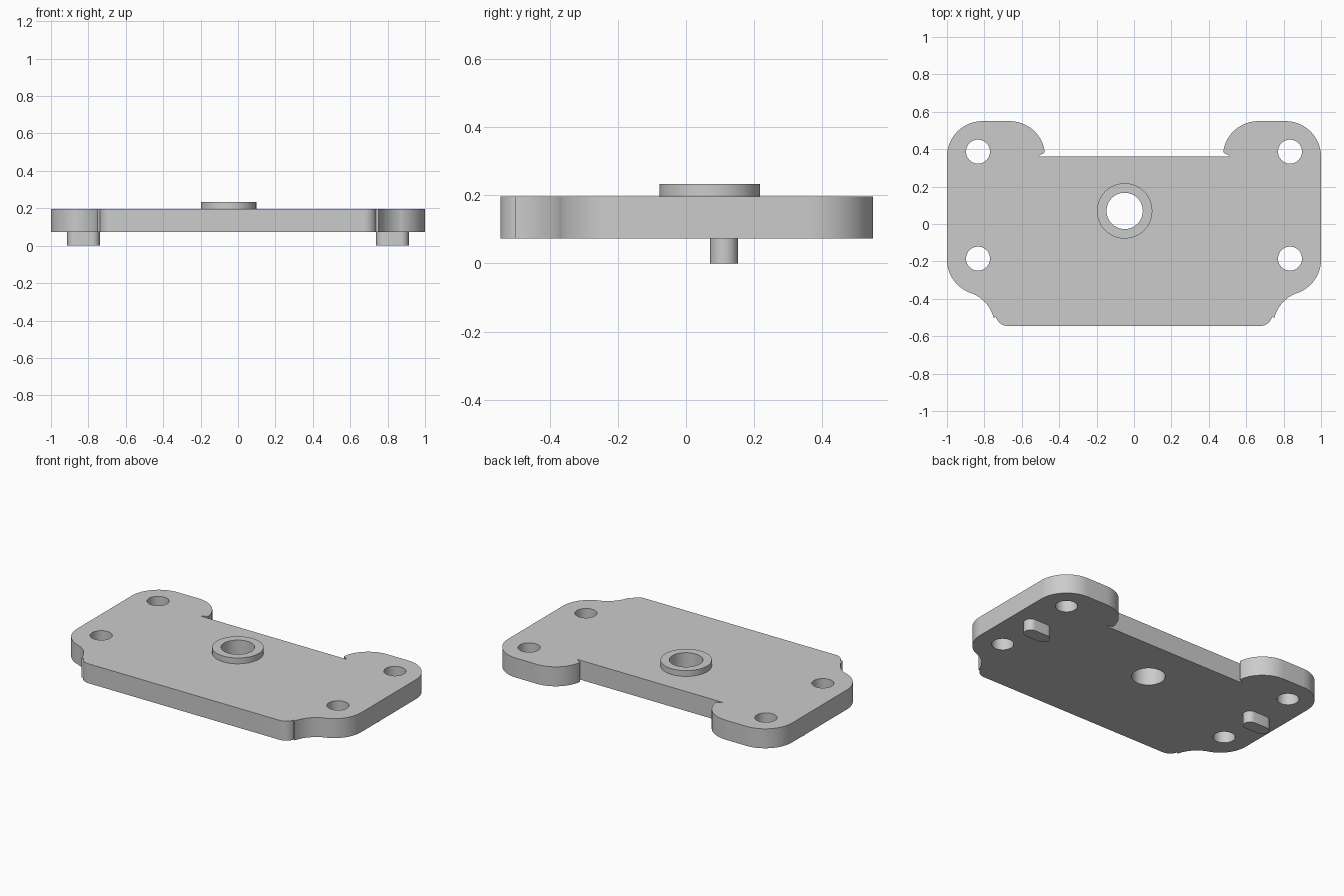
import bpy, bmesh
from math import sin, cos, radians

cube = bpy.data.objects.get("Cube")
if cube:
    bpy.data.objects.remove(cube, do_unlink=True)

grey = bpy.data.materials.new("light grey")
grey.use_nodes = True
grey.diffuse_color = (0.6, 0.6, 0.6, 1)
grey.node_tree.nodes["Principled BSDF"].inputs["Base Color"].default_value = (0.6, 0.6, 0.6, 1)

BOTTOM, TOP = 0.073, 0.197


def arc(x, y, r, start, end, n=16):
    angles = [radians(start + (end - start) * i / n) for i in range(n + 1)]
    return [(x + r * cos(a), y + r * sin(a)) for a in angles]


def circle(x, y, r, n=64):
    return arc(x, y, r, 0, 360, n)[:-1]


def extrude_loops(name, loops, z0, z1):
    """Fill closed loops (inner loops become holes) and extrude from z0 to z1."""
    curve = bpy.data.curves.new(name, 'CURVE')
    curve.dimensions = '2D'
    curve.fill_mode = 'BOTH'
    curve.extrude = (z1 - z0) / 2
    for loop in loops:
        spline = curve.splines.new('POLY')
        spline.points.add(len(loop) - 1)
        for point, (x, y) in zip(spline.points, loop):
            point.co = (x, y, 0, 1)
        spline.use_cyclic_u = True
    obj = bpy.data.objects.new(name, curve)
    bpy.context.collection.objects.link(obj)
    bpy.ops.object.select_all(action='DESELECT')
    obj.select_set(True)
    bpy.context.view_layer.objects.active = obj
    bpy.ops.object.convert(target='MESH')
    obj = bpy.context.object

    # Weld caps to walls and set the height
    bm = bmesh.new()
    bm.from_mesh(obj.data)
    bmesh.ops.remove_doubles(bm, verts=bm.verts, dist=0.0002)
    bmesh.ops.translate(bm, verts=bm.verts, vec=(0, 0, (z0 + z1) / 2))
    bmesh.ops.recalc_face_normals(bm, faces=bm.faces)
    bm.to_mesh(obj.data)
    bm.free()
    obj.data.materials.clear()
    obj.data.materials.append(grey)
    bpy.ops.object.shade_smooth_by_angle(angle=radians(30))
    return obj


# Right half of the plate outline, front to back
half = (arc(0.675, -0.48, 0.065, -90, -14)          # front corner
        + arc(0.935, -0.548, 0.19, 166, 110)        # concave scoop
        + arc(0.81, -0.19, 0.19, -70, 0)            # front shoulder
        + arc(0.81, 0.36, 0.19, 0, 90)              # back shoulder
        + arc(0.665, 0.36, 0.19, 90, 170)           # lobe beside the recess
        + [(0.478, 0.383), (0.486, 0.375), (0.498, 0.372), (0.507, 0.367), (0.51, 0.36)])
outline = half + [(-x, y) for x, y in reversed(half)]

# Plate with four screw holes and the off-centre bore
hub = (-0.05, 0.07)
holes = [circle(x, y, 0.064) for x in (-0.834, 0.834) for y in (-0.185, 0.387)]
extrude_loops("base_plate", [outline, circle(*hub, 0.097)] + holes, BOTTOM, TOP)

# Raised collar round the bore
extrude_loops("bore_collar", [circle(*hub, 0.148), circle(*hub, 0.097)], TOP, 0.234)

# Rounded locating tabs underneath
for name, x in (("right_tab", -0.826), ("left_tab", 0.826)):
    tab = arc(x + 0.046, 0.112, 0.041, -90, 90) + arc(x - 0.046, 0.112, 0.041, 90, 270)
    extrude_loops(name, [tab], 0, BOTTOM)
